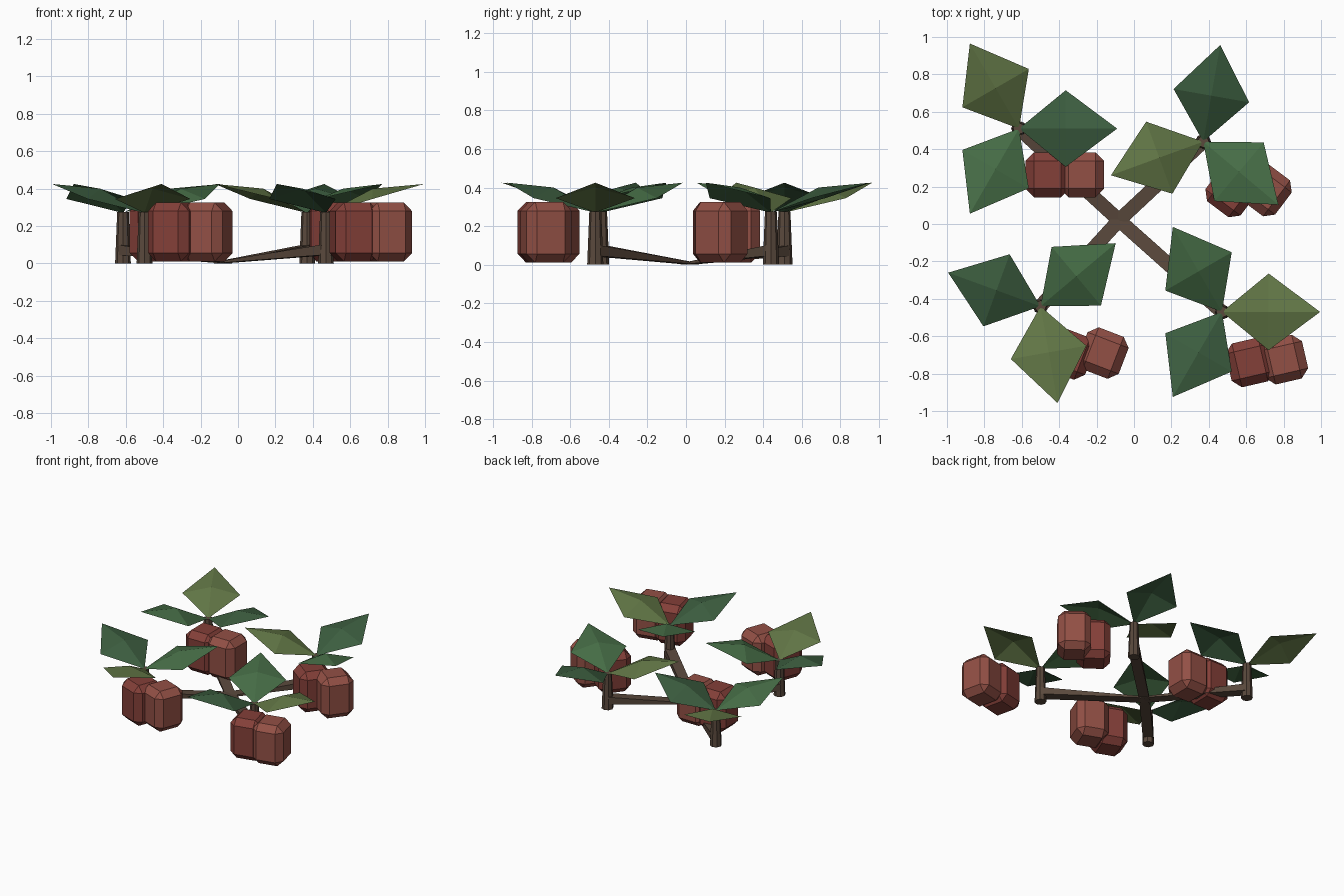
import bpy, bmesh
from math import radians, cos, sin, atan2
from mathutils import Vector, Matrix

if "Cube" in bpy.data.objects:
    bpy.data.objects.remove(bpy.data.objects["Cube"])


def material(name, rgb):
    m = bpy.data.materials.new(name)
    m.diffuse_color = (*rgb, 1)
    m.use_nodes = True
    m.node_tree.nodes["Principled BSDF"].inputs["Base Color"].default_value = m.diffuse_color
    return m


def add(name, bm, mat):
    bmesh.ops.recalc_face_normals(bm, faces=bm.faces)
    me = bpy.data.meshes.new(name)
    bm.to_mesh(me)
    bm.free()
    ob = bpy.data.objects.new(name, me)
    me.materials.append(mat)
    bpy.context.collection.objects.link(ob)
    return ob


BARK = material("bark", (0.10, 0.065, 0.045))
LEAVES = [material("leaf_dark", (0.045, 0.11, 0.05)),
          material("leaf_olive", (0.12, 0.18, 0.06)),
          material("leaf_mid", (0.06, 0.15, 0.06))]
FRUITS = [material("fruit_red", (0.23, 0.05, 0.04)),
          material("fruit_light", (0.29, 0.08, 0.06))]


def leaf(name, x, y, angle, mat):
    # Four-sided blade with a raised middle point
    bm = bmesh.new()
    pts = [(0, 0, .27), (.25, -.205, .345), (.525, 0, .425), (.25, .205, .345)]
    rim = [bm.verts.new(p) for p in pts]
    mid = bm.verts.new((.25, 0, .40))
    for i in range(4):
        bm.faces.new((rim[i], rim[(i + 1) % 4], mid))
    bm.transform(Matrix.Translation((x, y, 0)) @ Matrix.Rotation(radians(angle), 4, 'Z'))
    ob = add(name, bm, mat)
    if sum(p.normal.z for p in ob.data.polygons) < 0:
        ob.data.flip_normals()


def stem(name, x, y):
    bm = bmesh.new()
    bmesh.ops.create_cone(bm, cap_ends=True, segments=8, radius1=.042, radius2=.031,
                          depth=.275, matrix=Matrix.Translation((x, y, .1375)))
    add(name, bm, BARK)


def fruit(name, x, y, angle, mat):
    # Chamfered block
    bm = bmesh.new()
    bmesh.ops.create_cube(bm, size=1, matrix=Matrix.Diagonal((.235, .24, .315, 1)))
    bmesh.ops.bevel(bm, geom=bm.edges[:], offset=.046, segments=1, affect='EDGES')
    bm.transform(Matrix.Translation((x, y, .168)) @ Matrix.Rotation(radians(angle), 4, 'Z'))
    add(name, bm, mat)


def runner(name, x, y):
    # Ground branch, thin at the middle and rising to the stem
    start = Vector((-.08, .02, 0))
    d = Vector((x, y, 0)) - start
    bm = bmesh.new()
    bmesh.ops.create_cube(bm, size=1)
    for v in bm.verts:
        outer, up = v.co.x > 0, v.co.z > 0
        v.co.x = d.length if outer else -.03
        v.co.y *= .075
        v.co.z = (.10 if up else .045) if outer else (.008 if up else 0)
    bm.transform(Matrix.Translation(start) @ Matrix.Rotation(atan2(d.y, d.x), 4, 'Z'))
    add(name, bm, BARK)


# Each plant: position, first leaf angle, fruit turn, two fruit centres
PLANTS = [
    ((-.615, .51), 0, 0, ((-.4625, .263), (-.2775, .263))),
    ((.37, .44), 80, -37, ((.52, .175), (.705, .18))),
    ((-.50, -.44), 160, -21, ((-.345, -.695), (-.165, -.69))),
    ((.47, -.47), 240, 13, ((.62, -.74), (.80, -.725))),
]
for n, ((x, y), first, turn, fruits) in enumerate(PLANTS, 1):
    stem(f"stem_{n}", x, y)
    runner(f"runner_{n}", x, y)
    for k in range(3):
        leaf(f"leaf_{n}_{k + 1}", x, y, first + 120 * k, LEAVES[k])
    for k, (fx, fy) in enumerate(fruits):
        fruit(f"fruit_{n}_{k + 1}", fx, fy, turn, FRUITS[k])
